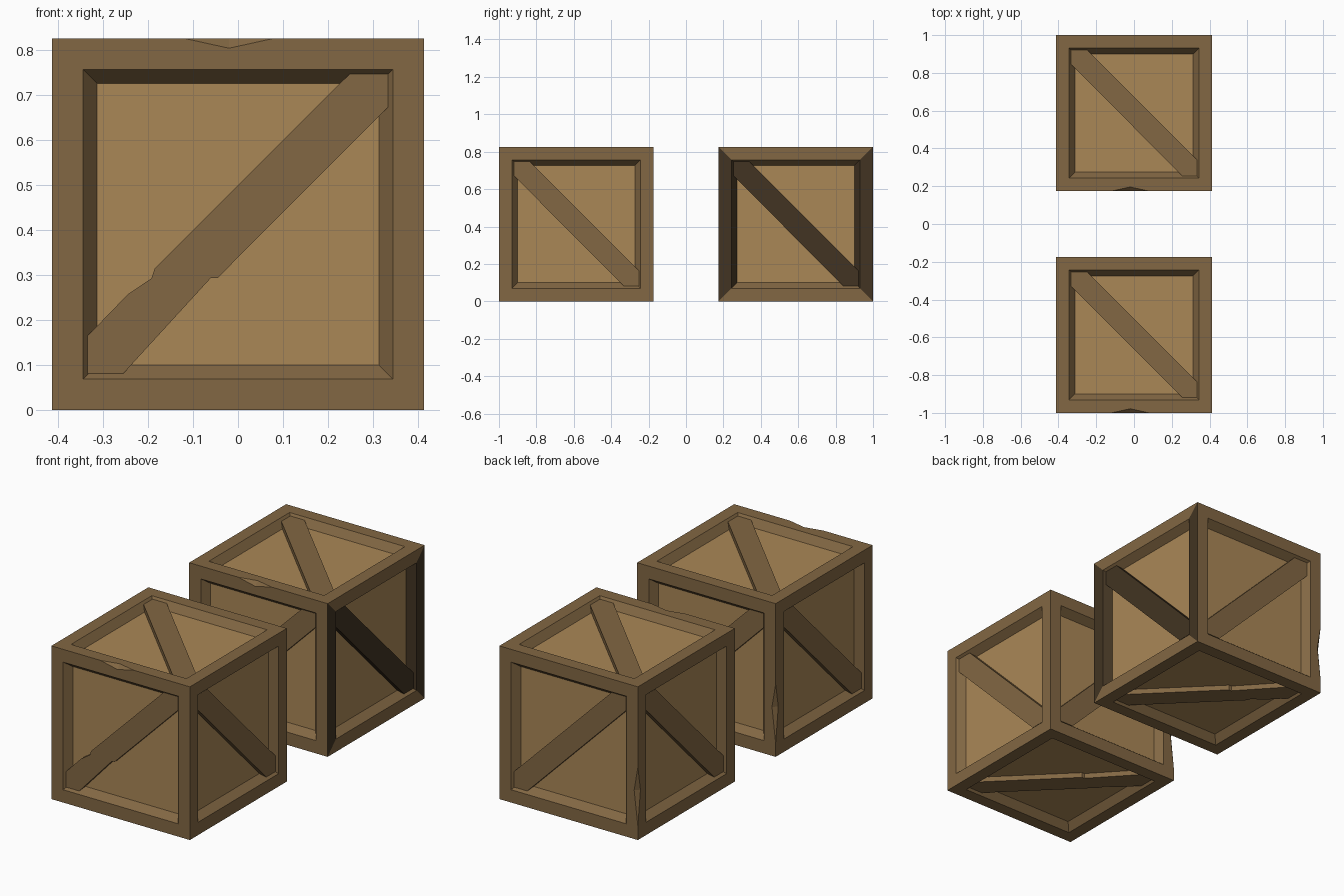
import bpy, bmesh
from mathutils import Vector as V

if "Cube" in bpy.data.objects:
    bpy.data.objects.remove(bpy.data.objects["Cube"])

H, OPEN, FLOOR, DEPTH = 0.413, 0.344, 0.313, 0.04   # half size, opening, panel, recess


def mat(name, r, g, b):
    m = bpy.data.materials.new(name)
    m.diffuse_color = (r, g, b, 1)
    m.use_nodes = True
    m.node_tree.nodes["Principled BSDF"].inputs["Base Color"].default_value = m.diffuse_color
    return m


FRAME = mat("frame_wood", 0.224, 0.136, 0.056)
PANEL = mat("panel_wood", 0.402, 0.242, 0.094)
DARK = mat("dark_wood", 0.054, 0.034, 0.016)

X, Y, Z = V((1, 0, 0)), V((0, 1, 0)), V((0, 0, 1))
# name, normal, right, up, rising diagonal, nicked brace
SIDES = [("front", -Y, X, Z, True, True), ("back", Y, -X, Z, True, False),
         ("right", X, Y, Z, False, False), ("left", -X, -Y, Z, False, False),
         ("top", Z, X, Y, False, False), ("bottom", -Z, X, -Y, True, True)]
# chipped edges: two face normals, start, middle, end along edge, chip depth
CHIPS = [(-Y, Z, X, (-0.12, -0.02, 0.08), 0.022),
         (Y, -X, Z, (-0.34, -0.15, -0.02), 0.022)]

SMOOTH = [(-0.335, -0.332), (-0.255, -0.332), (0.333, 0.258),
          (0.333, 0.334), (0.248, 0.334), (-0.335, -0.249)]
NICKED = [(-0.335, -0.332), (-0.255, -0.332), (-0.06, -0.119), (-0.045, -0.119),
          (0.333, 0.260), (0.333, 0.334), (0.248, 0.334), (-0.185, -0.098),
          (-0.192, -0.120), (-0.245, -0.156), (-0.335, -0.249)]


def finish(bm, name, centre, mats):
    bmesh.ops.remove_doubles(bm, verts=bm.verts, dist=1e-5)
    bmesh.ops.recalc_face_normals(bm, faces=bm.faces)
    me = bpy.data.meshes.new(name)
    bm.to_mesh(me)
    bm.free()
    for m in mats:
        me.materials.append(m)
    ob = bpy.data.objects.new(name, me)
    ob.location = centre
    bpy.context.collection.objects.link(ob)


def add_face(bm, pts, index=0):
    f = bm.faces.new([bm.verts.new(p) for p in pts])
    f.material_index = index


def chip_points(n, o, a, b):
    """Outline points of a chip lying on the edge between faces n and o."""
    for n1, n2, axis, (s, m, e), d in CHIPS:
        if (n, o) in ((n1, n2), (n2, n1)):
            base = (n + o) * H
            pts = [base + axis * s, base + axis * m - o * d, base + axis * e]
            return pts if (b - a).dot(axis) > 0 else pts[::-1]
    return []


def crate(label, centre, dark_side):
    # box with a recessed, framed panel on every side
    bm = bmesh.new()
    for name, n, u, v, rising, nicked in SIDES:
        ring = lambda r, h: [n * h + u * r * a + v * r * b
                             for a, b in ((-1, -1), (1, -1), (1, 1), (-1, 1))]
        outer, lip, floor = ring(H, H), ring(OPEN, H), ring(FLOOR, H - DEPTH)
        for i, o in enumerate((-v, u, v, -u)):
            j = (i + 1) % 4
            k = 2 if name == dark_side and i in (1, 3) else 0
            chip = chip_points(n, o, outer[i], outer[j])
            add_face(bm, [outer[i]] + chip + [outer[j], lip[j], lip[i]], k)
            add_face(bm, [lip[i], lip[j], floor[j], floor[i]], k)
        add_face(bm, floor, 1)
    for n1, n2, axis, (s, m, e), d in CHIPS:
        base = (n1 + n2) * H
        m1, m2 = base + axis * m - n2 * d, base + axis * m - n1 * d
        add_face(bm, [base + axis * s, m1, m2])
        add_face(bm, [base + axis * e, m1, m2])
    finish(bm, label + "_crate_body", centre, [FRAME, PANEL, DARK])

    # diagonal braces
    for name, n, u, v, rising, nicked in SIDES:
        bm = bmesh.new()
        sx = 1 if rising else -1
        prof = [u * a * sx + v * b for a, b in (NICKED if nicked else SMOOTH)]
        hi, lo = H - 0.012, H - DEPTH - 0.005
        add_face(bm, [p + n * hi for p in prof])
        add_face(bm, [p + n * lo for p in prof])
        for p, q in zip(prof, prof[1:] + prof[:1]):
            add_face(bm, [p + n * hi, q + n * hi, q + n * lo, p + n * lo])
        finish(bm, f"{label}_{name}_brace", centre,
               [DARK if name == dark_side else FRAME])


crate("near", (0, -0.587, H), None)
crate("far", (0, 0.587, H), "right")
